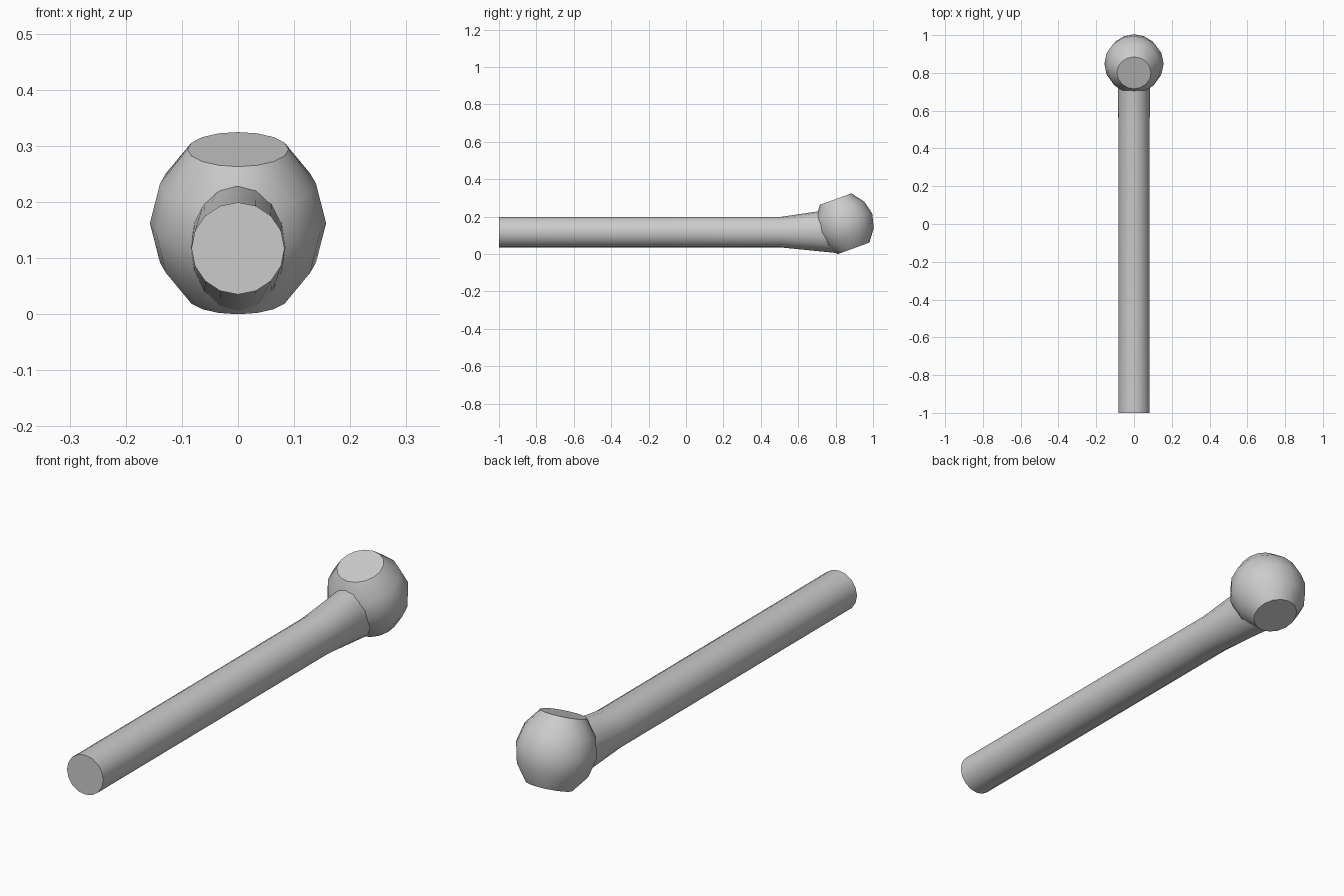
import bpy, bmesh
from math import sin, cos, tau, radians
from mathutils import Matrix, Vector

if "Cube" in bpy.data.objects:
    bpy.data.objects.remove(bpy.data.objects["Cube"])

SIDES = 16


def loft(name, rings):
    """Skin a list of closed rings and cap both ends."""
    bm = bmesh.new()
    loops = [[bm.verts.new(p) for p in ring] for ring in rings]
    for a, b in zip(loops, loops[1:]):
        for i in range(SIDES):
            j = (i + 1) % SIDES
            bm.faces.new((a[i], a[j], b[j], b[i]))
    bm.faces.new(loops[0])
    bm.faces.new(loops[-1])
    bmesh.ops.recalc_face_normals(bm, faces=bm.faces)
    mesh = bpy.data.meshes.new(name)
    bm.to_mesh(mesh)
    bm.free()
    obj = bpy.data.objects.new(name, mesh)
    bpy.context.collection.objects.link(obj)
    bpy.ops.object.select_all(action='DESELECT')
    bpy.context.view_layer.objects.active = obj
    obj.select_set(True)
    bpy.ops.object.shade_smooth_by_angle(angle=radians(30))
    return obj


def shaft_ring(top, bottom, half_width):
    """Elliptical ring between a top and a bottom (y, z) point."""
    ring = []
    for i in range(SIDES):
        a = tau * i / SIDES
        t = (1 + cos(a)) / 2
        ring.append((half_width * sin(a),
                     bottom[0] + (top[0] - bottom[0]) * t,
                     bottom[1] + (top[1] - bottom[1]) * t))
    return ring


# Handle: straight rod that flares vertically into the head
loft("handle", [
    shaft_ring((-1.0, 0.199), (-1.0, 0.035), 0.083),
    shaft_ring((0.51, 0.199), (0.51, 0.035), 0.083),
    shaft_ring((0.76, 0.236), (0.82, 0.004), 0.085),
])

# Head: faceted barrel, tipped back toward the handle
profile = [(-0.14, 0.09), (-0.075, 0.139), (0, 0.157), (0.075, 0.139), (0.14, 0.09)]
tilt = Matrix.Translation((0, 0.848, 0.162)) @ Matrix.Rotation(radians(20), 4, 'X')
loft("head", [[tilt @ Vector((r * sin(tau * i / SIDES), r * cos(tau * i / SIDES), h))
               for i in range(SIDES)] for h, r in profile])
